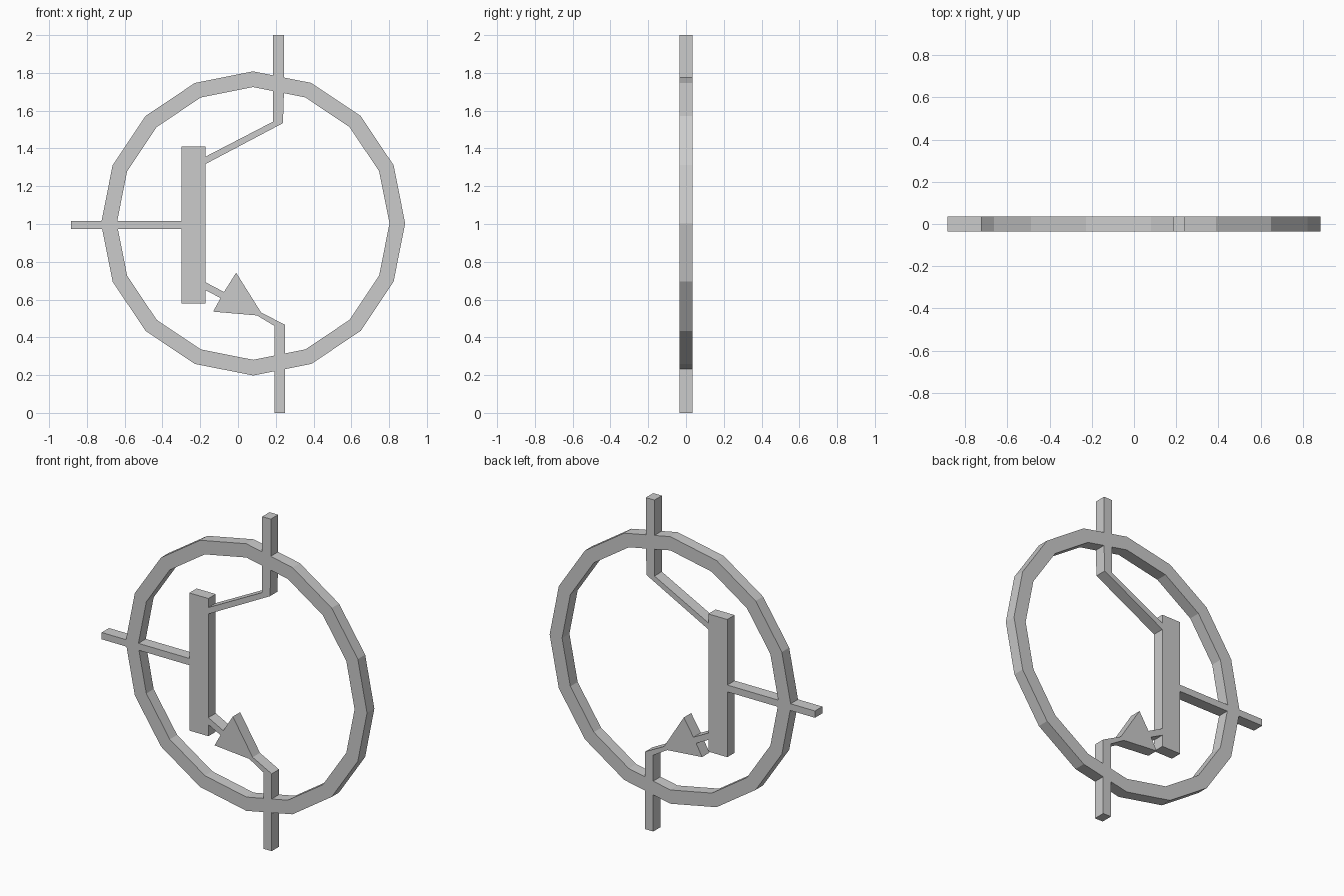
import bpy, bmesh, math

if "Cube" in bpy.data.objects:
    bpy.data.objects.remove(bpy.data.objects["Cube"])

HALF = 0.035                 # half thickness of the flat symbol
CX, CZ = 0.08, 1.003         # ring centre
R_OUT, R_IN, SIDES = 0.805, 0.722, 16


def finish(name, bm):
    bmesh.ops.recalc_face_normals(bm, faces=bm.faces)
    mesh = bpy.data.meshes.new(name)
    bm.to_mesh(mesh)
    bm.free()
    obj = bpy.data.objects.new(name, mesh)
    bpy.context.collection.objects.link(obj)
    return obj


def plate(name, pts):
    """Extrude an x/z outline through the symbol thickness."""
    bm = bmesh.new()
    face = bm.faces.new([bm.verts.new((x, -HALF, z)) for x, z in pts])
    out = bmesh.ops.extrude_face_region(bm, geom=[face], use_keep_orig=True)
    for v in out["geom"]:
        if isinstance(v, bmesh.types.BMVert):
            v.co.y = HALF
    return finish(name, bm)


def ring_point(r, i):
    a = 2 * math.pi * i / SIDES
    return CX + r * math.cos(a), CZ + r * math.sin(a)


def ring_z(r, x, side):
    """Height where the ring edge just right of top (1) or bottom (-1) meets x."""
    a, b = ring_point(r, 4 * side), ring_point(r, 3 * side)
    return a[1] + (b[1] - a[1]) * (x - a[0]) / (b[0] - a[0])


def ring_left(r, z):
    """Ring edge position beside the leftmost corner."""
    return CX - r + abs(z - CZ) * math.tan(math.pi / SIDES)


# Enclosing ring
bm = bmesh.new()
loops = [[bm.verts.new((x, y, z)) for x, z in (ring_point(r, i) for i in range(SIDES))]
         for r, y in ((R_OUT, -HALF), (R_OUT, HALF), (R_IN, HALF), (R_IN, -HALF))]
for k in range(4):
    a, b = loops[k], loops[(k + 1) % 4]
    for i in range(SIDES):
        j = (i + 1) % SIDES
        bm.faces.new((a[i], a[j], b[j], b[i]))
finish("ring", bm)

# Base bar
plate("base_bar", [(-0.30, 0.58), (-0.173, 0.58), (-0.173, 1.41), (-0.30, 1.41)])

# Base lead, outside and inside the ring
lo, hi = 0.974, 1.015
for name, r, x in (("base_lead_outer", R_OUT, -0.885), ("base_lead_inner", R_IN, -0.30)):
    plate(name, [(x, lo), (ring_left(r, lo), lo), (CX - r, CZ), (ring_left(r, hi), hi), (x, hi)])

# Collector lead (top) with its slanted arm
l, r = 0.186, 0.243
plate("collector_lead_outer", [(l, ring_z(R_OUT, l, 1)), (r, ring_z(R_OUT, r, 1)), (r, 2), (l, 2)])
plate("collector_arm", [(l, ring_z(R_IN, l, 1)), (l, 1.542), (-0.173, 1.356), (-0.173, 1.317),
                        (0.238, 1.534), (r, ring_z(R_IN, r, 1))])

# Emitter lead (bottom) with arrowhead in its slanted arm
l, r = 0.194, 0.249
plate("emitter_lead_outer", [(l, 0), (r, 0), (r, ring_z(R_OUT, r, -1)), (l, ring_z(R_OUT, l, -1))])
plate("emitter_arm_arrow", [(-0.173, 0.692), (-0.074, 0.64), (-0.01, 0.742), (0.122, 0.532),
                            (r, 0.466), (r, ring_z(R_IN, r, -1)), (l, ring_z(R_IN, l, -1)),
                            (l, 0.46), (0.10, 0.516), (-0.132, 0.536), (-0.092, 0.608),
                            (-0.173, 0.65)])
